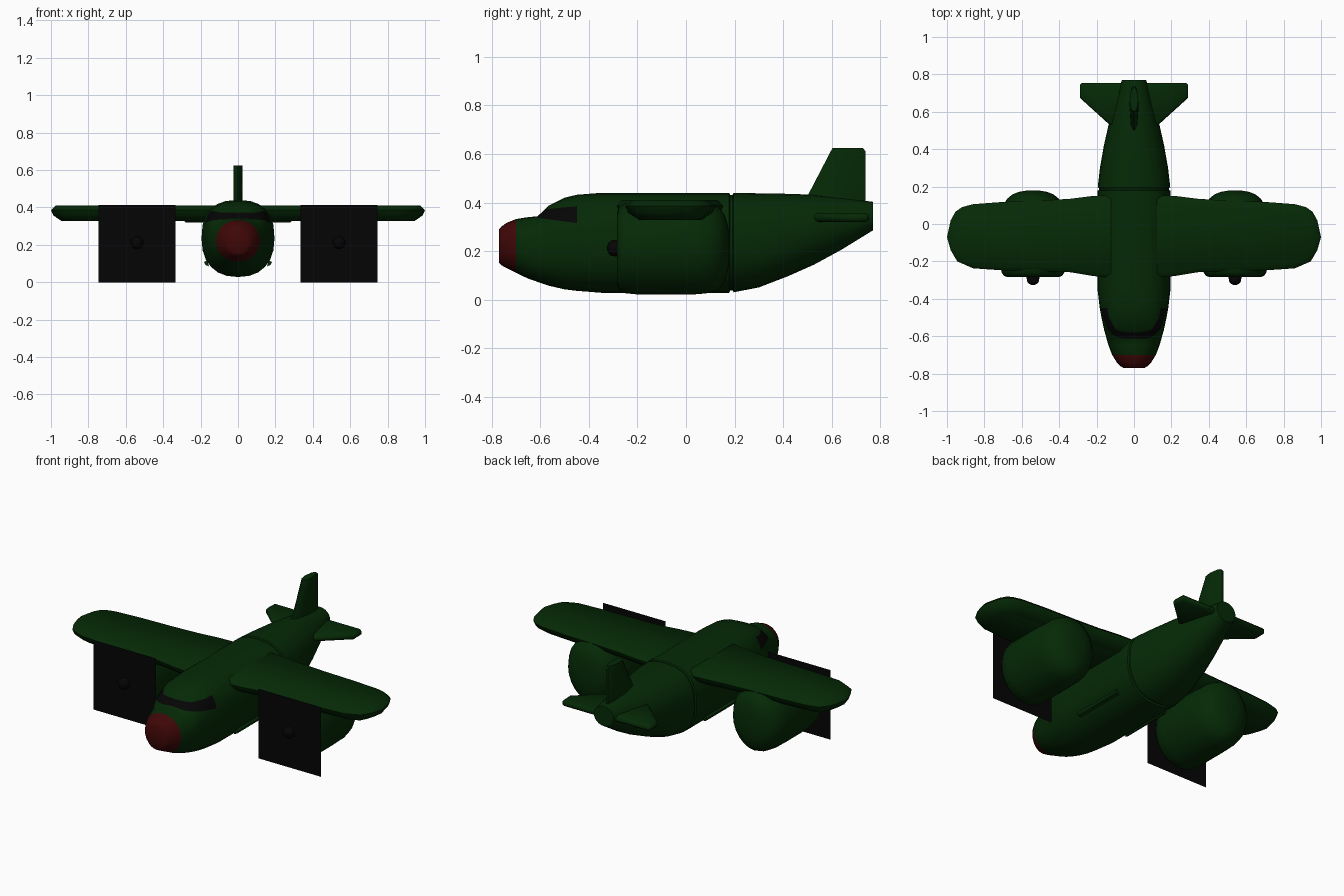
import bpy, bmesh, math
from mathutils import Vector

if "Cube" in bpy.data.objects:
    bpy.data.objects.remove(bpy.data.objects["Cube"])


def material(name, rgb):
    m = bpy.data.materials.new(name)
    m.diffuse_color = (*rgb, 1)
    m.use_nodes = True
    m.node_tree.nodes["Principled BSDF"].inputs["Base Color"].default_value = m.diffuse_color
    return m


GREEN = material("dark green", (0.0015, 0.0225, 0.0018))
RED = material("dark red", (0.05, 0.002, 0.002))
BLACK = material("black", (0.0016, 0.0014, 0.0015))


def finish(name, bm, mats, angle=30):
    bmesh.ops.recalc_face_normals(bm, faces=bm.faces)
    me = bpy.data.meshes.new(name)
    bm.to_mesh(me)
    bm.free()
    for m in mats:
        me.materials.append(m)
    ob = bpy.data.objects.new(name, me)
    bpy.context.collection.objects.link(ob)
    bpy.ops.object.select_all(action='DESELECT')
    bpy.context.view_layer.objects.active = ob
    ob.select_set(True)
    bpy.ops.object.shade_smooth_by_angle(angle=math.radians(angle))
    return ob


def skin(loops):
    """Join point loops into a closed skin with capped ends."""
    bm = bmesh.new()
    rings = [[bm.verts.new(p) for p in loop] for loop in loops]
    n = len(rings[0])
    for a, b in zip(rings, rings[1:]):
        for i in range(n):
            j = (i + 1) % n
            bm.faces.new((a[i], a[j], b[j], b[i]))
    bm.faces.new(rings[0])
    bm.faces.new(rings[-1])
    return bm


def section(x, y, z, a, b, top, low, n):
    """Superellipse cross-section with separate upper and lower roundness."""
    pts = []
    for i in range(n):
        t = 2 * math.pi * i / n
        c, s = math.cos(t), math.sin(t)
        e = top if s > 0 else low
        pts.append((x + a * math.copysign(abs(c) ** (2 / e), c), y,
                    z + b * math.copysign(abs(s) ** (2 / e), s)))
    return pts


def inset(outline, d):
    """Move an outline inwards by d."""
    out, n = [], len(outline)
    for i in range(n):
        p, q, r = (Vector(outline[k % n]) for k in (i - 1, i, i + 1))
        t = (r - p).normalized()
        out.append(q + Vector((-t.y, t.x)) * d)
    return out


# Fuselage: y, half width, bottom, top, upper roundness; includes the seam groove
STATIONS = [
    (-0.77, 0.055, 0.150, 0.290, 2.0), (-0.762, 0.070, 0.142, 0.300, 2.0),
    (-0.74, 0.092, 0.130, 0.316, 2.1), (-0.70, 0.117, 0.110, 0.332, 2.1),
    (-0.65, 0.136, 0.086, 0.340, 2.3), (-0.612, 0.147, 0.073, 0.343, 2.6),
    (-0.565, 0.160, 0.057, 0.388, 2.8), (-0.50, 0.174, 0.042, 0.420, 2.8),
    (-0.45, 0.183, 0.036, 0.432, 2.7), (-0.35, 0.195, 0.028, 0.440, 2.5),
    (0.178, 0.195, 0.028, 0.440, 2.5), (0.182, 0.187, 0.038, 0.432, 2.5),
    (0.192, 0.187, 0.038, 0.432, 2.5), (0.196, 0.194, 0.030, 0.440, 2.5),
    (0.30, 0.182, 0.050, 0.438, 2.4), (0.42, 0.161, 0.096, 0.436, 2.2),
    (0.53, 0.136, 0.145, 0.432, 2.0), (0.64, 0.102, 0.205, 0.420, 2.0),
    (0.77, 0.065, 0.285, 0.403, 2.0)]
bm = skin([section(0, y, (lo + hi) / 2, w, (hi - lo) / 2, e, min(e, 2.3), 24)
           for y, w, lo, hi, e in STATIONS])


# Cut the window band into the cockpit along two sloping lines
def sill(y):
    return 0.335 - 0.13 * (y + 0.6)


def brow(y):
    return 0.372 + 0.10 * (y + 0.58)


for line in (sill, brow):
    near = [f for f in bm.faces if -0.62 < f.calc_center_median().y < -0.45]
    geom = set(near) | {e for f in near for e in f.edges} | {v for f in near for v in f.verts}
    slope = line(1) - line(0)
    bmesh.ops.bisect_plane(bm, geom=list(geom), plane_co=(0, 0, line(0)),
                           plane_no=Vector((0, -slope, 1)).normalized())
for f in bm.faces:
    c = f.calc_center_median()
    if c.y < -0.70:
        f.material_index = 1
    elif -0.612 < c.y < -0.45 and sill(c.y) < c.z < brow(c.y):
        f.material_index = 2
finish("fuselage", bm, [GREEN, RED, BLACK], 42)

# Wing: right half outline from front to back, mirrored, with bevelled edges
half = [(0.10, -0.29), (0.22, -0.278), (0.34, -0.258), (0.70, -0.248), (0.86, -0.237),
        (0.945, -0.20), (0.98, -0.14), (1.0, -0.07), (0.98, 0.02), (0.955, 0.065),
        (0.92, 0.09), (0.86, 0.106), (0.70, 0.118), (0.50, 0.125), (0.34, 0.135),
        (0.22, 0.15), (0.10, 0.155)]
wing = half + [(-x, y) for x, y in reversed(half)]
bm = skin([[(p[0], p[1], z) for p in inset(wing, d)]
           for d, z in ((0.055, 0.328), (0.012, 0.358), (0, 0.386), (0.025, 0.41))])
finish("wing", bm, [GREEN], 50)

# Tailplane
half = [(0.0, 0.50), (0.13, 0.53), (0.29, 0.675), (0.29, 0.742), (0.277, 0.755), (0.0, 0.755)]
tail = half[:] + [(-x, y) for x, y in reversed(half[1:-1])]
bm = skin([[(p[0], p[1], z) for p in inset(tail, d)]
           for d, z in ((0.012, 0.320), (0, 0.330), (0, 0.345), (0.012, 0.357))])
finish("tailplane", bm, [GREEN], 50)

# Fin: lens-shaped sections stacked upwards
LENS = [(0, 0.004), (0.12, 0.017), (0.45, 0.023), (0.85, 0.016), (1, 0.006)]
levels = [(0.39, 0.48, 0.74), (0.435, 0.505, 0.74), (0.612, 0.597, 0.74), (0.625, 0.604, 0.728)]
bm = skin([[(x, y0 + t * (y1 - y0), z) for t, x in LENS]
           + [(-x, y0 + t * (y1 - y0), z) for t, x in reversed(LENS)] for z, y0, y1 in levels])
finish("fin", bm, [GREEN], 40)

ENGINE_Z = 0.212
for side, s in (("left", -1), ("right", 1)):
    x = 0.54 * s
    # Engine pod: y, half width, half height
    pod = [(-0.284, 0.135, 0.145), (-0.278, 0.155, 0.168), (-0.258, 0.168, 0.185),
           (-0.20, 0.175, 0.191), (-0.05, 0.176, 0.191), (0.05, 0.172, 0.190),
           (0.10, 0.160, 0.184), (0.135, 0.138, 0.168), (0.158, 0.110, 0.140),
           (0.172, 0.075, 0.098), (0.178, 0.04, 0.05)]
    bm = skin([section(x, y, ENGINE_Z, a, b, 2.2, 1.9, 24) for y, a, b in pod])
    finish(side + "_engine_pod", bm, [GREEN], 50)

    # Propeller panel
    bm = bmesh.new()
    bm.faces.new([bm.verts.new((x + i * 0.205, -0.288, z))
                  for i, z in ((-1, 0), (1, 0), (1, 0.412), (-1, 0.412))])
    finish(side + "_propeller", bm, [BLACK])

    # Spinner
    hub = [(-0.28, 0.034), (-0.305, 0.033), (-0.317, 0.025), (-0.325, 0.010)]
    bm = skin([section(x, y, ENGINE_Z, r, r, 2, 2, 12) for y, r in hub])
    finish(side + "_spinner", bm, [BLACK], 50)

    # Lower side rail
    rail = [(0.155, 0.085), (0.174, 0.092), (0.181, 0.108), (0.165, 0.118)]
    bm = skin([[(s * px, y, pz) for px, pz in rail] for y in (-0.26, 0.06)])
    finish(side + "_lower_rail", bm, [GREEN])
